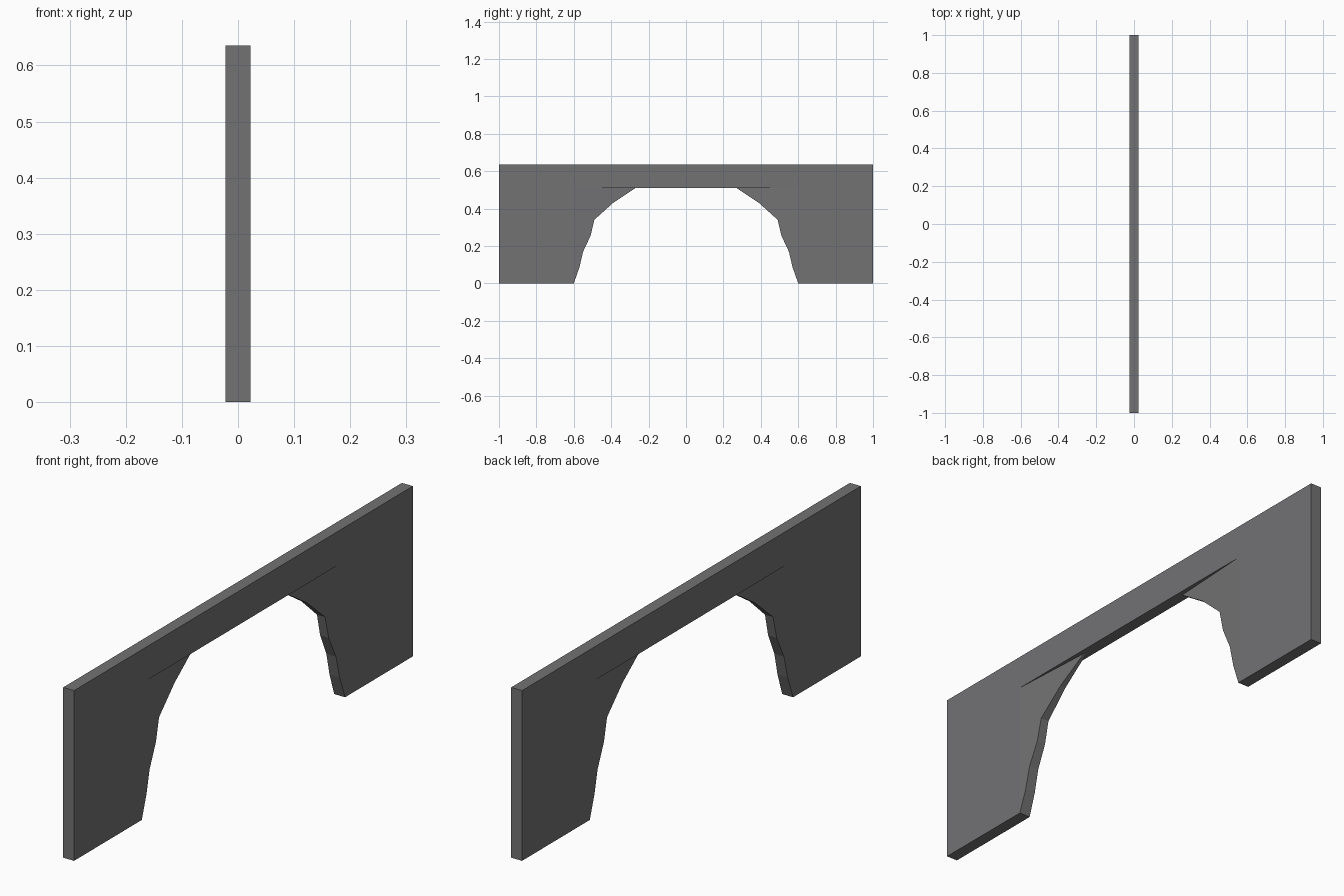
import bpy, bmesh

if "Cube" in bpy.data.objects:
    bpy.data.objects.remove(bpy.data.objects["Cube"])

T = 0.0225          # half thickness of the panel
TOP, LINTEL = 0.636, 0.51
SHOULDER = 0.6      # where the legs start thinning toward the arch
# inner edge of the arch: (distance from centre, height)
ARCH = [(0.60, 0), (0.57, 0.085), (0.55, 0.17), (0.51, 0.255),
        (0.49, 0.34), (0.39, 0.43), (0.27, LINTEL)]

grey = bpy.data.materials.new("dark stone grey")
grey.diffuse_color = (0.17, 0.17, 0.175, 1)
grey.use_nodes = True
grey.node_tree.nodes["Principled BSDF"].inputs["Base Color"].default_value = grey.diffuse_color

bm = bmesh.new()


def face(*pts):
    clean = []
    for p in pts:
        if p not in clean:
            clean.append(p)
    if len(clean) > 2:
        bm.faces.new([bm.verts.new(p) for p in clean])


def half(y):
    """Half thickness of the leg as it thins toward the opening."""
    return T - 0.0175 * (SHOULDER - y) / (SHOULDER - 0.27)


# lintel across the top, with its underside exposed over the opening
cols = [-1, -SHOULDER, SHOULDER, 1]
for a, b in zip(cols, cols[1:]):
    for x in (-T, T):
        face((x, a, LINTEL), (x, b, LINTEL), (x, b, TOP), (x, a, TOP))
    face((-T, a, TOP), (T, a, TOP), (T, b, TOP), (-T, b, TOP))
face((-T, -SHOULDER, LINTEL), (T, -SHOULDER, LINTEL),
     (T, SHOULDER, LINTEL), (-T, SHOULDER, LINTEL))

# two legs with stepped, thinning arch shoulders
for s in (-1, 1):
    face((-T, s, LINTEL), (T, s, LINTEL), (T, s, TOP), (-T, s, TOP))
    face((-T, s, 0), (T, s, 0), (T, s * SHOULDER, 0), (-T, s * SHOULDER, 0))
    for (y0, z0), (y1, z1) in zip(ARCH, ARCH[1:]):
        h0, h1 = half(y0), half(y1)
        face((-T, s, z0), (T, s, z0), (T, s, z1), (-T, s, z1))
        for k in (-1, 1):
            face((k * T, s, z0), (k * T, s * SHOULDER, z0),
                 (k * T, s * SHOULDER, z1), (k * T, s, z1))
            face((k * T, s * SHOULDER, z0), (k * h0, s * y0, z0),
                 (k * h1, s * y1, z1), (k * T, s * SHOULDER, z1))
        face((-h0, s * y0, z0), (h0, s * y0, z0),
             (h1, s * y1, z1), (-h1, s * y1, z1))

bmesh.ops.remove_doubles(bm, verts=bm.verts[:], dist=1e-5)
bmesh.ops.recalc_face_normals(bm, faces=bm.faces[:])
mesh = bpy.data.meshes.new("arch_panel")
bm.to_mesh(mesh)
bm.free()
mesh.materials.append(grey)
bpy.context.collection.objects.link(bpy.data.objects.new("arch_panel", mesh))
